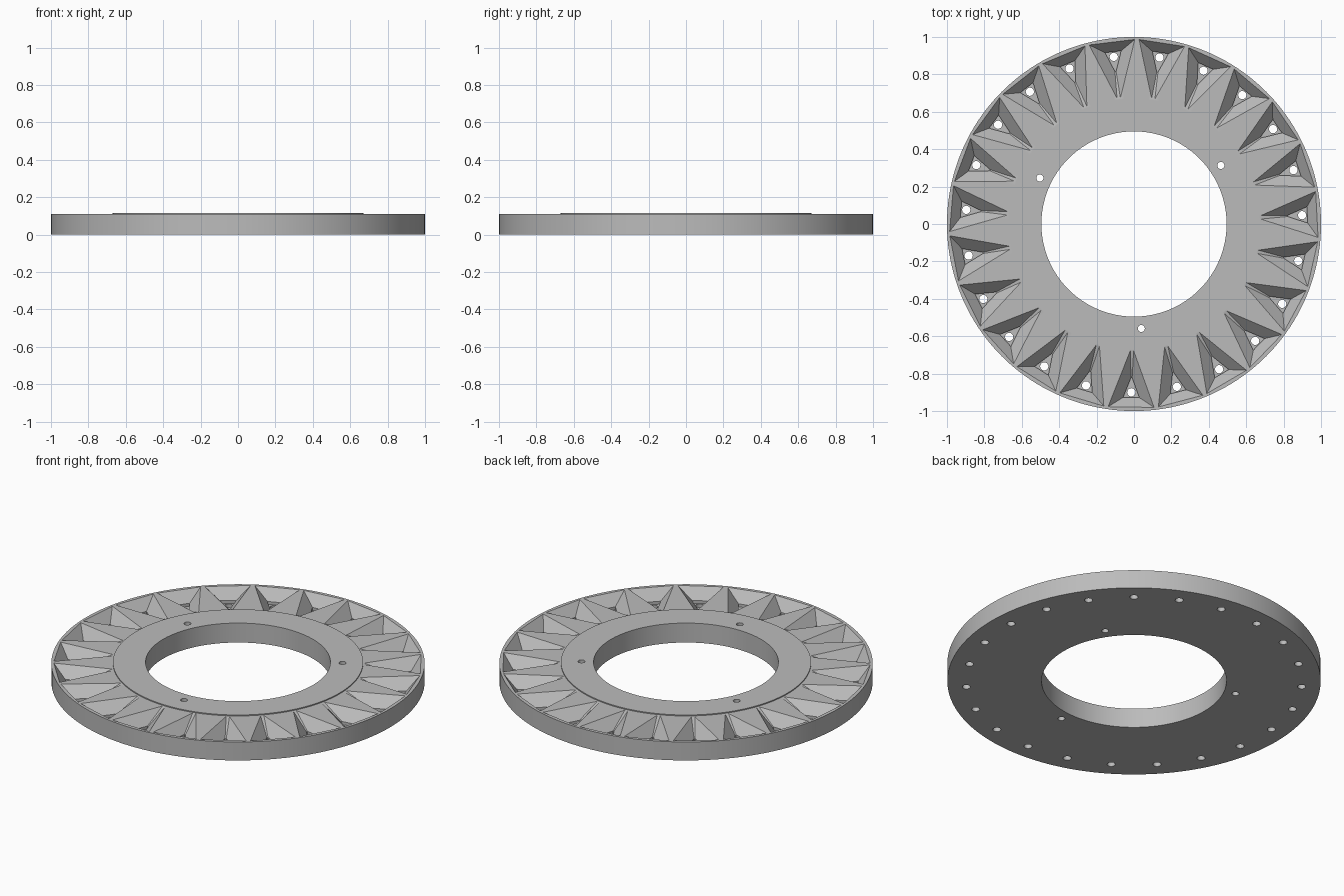
import bpy, bmesh, math
from mathutils import Matrix, Vector

if "Cube" in bpy.data.objects:
    bpy.data.objects.remove(bpy.data.objects["Cube"])

R_IN, R_STEP, R_OUT = 0.495, 0.67, 1.0
Z_RIM, Z_TOP = 0.109, 0.115
POCKETS, START = 23, 3.0

grey = bpy.data.materials.new("light grey")
grey.diffuse_color = (0.5, 0.5, 0.5, 1)
grey.use_nodes = True
grey.node_tree.nodes["Principled BSDF"].inputs["Base Color"].default_value = grey.diffuse_color


def finish(name, bm):
    bmesh.ops.recalc_face_normals(bm, faces=bm.faces)
    mesh = bpy.data.meshes.new(name)
    bm.to_mesh(mesh)
    bm.free()
    mesh.materials.append(grey)
    obj = bpy.data.objects.new(name, mesh)
    bpy.context.collection.objects.link(obj)
    return obj


def loft(bm, rings):
    """Skin a closed solid through rings of equal vertex count."""
    rows = [[bm.verts.new(p) for p in ring] for ring in rings]
    n = len(rows[0])
    for a, b in zip(rows, rows[1:]):
        for i in range(n):
            bm.faces.new((a[i], a[(i + 1) % n], b[(i + 1) % n], b[i]))
    bm.faces.new(rows[0])
    bm.faces.new(rows[-1])


def drill(bm, radius, dist, degrees):
    a = math.radians(degrees)
    at = Matrix.Translation((dist * math.cos(a), dist * math.sin(a), 0.06))
    bmesh.ops.create_cone(bm, cap_ends=True, segments=20, radius1=radius,
                          radius2=radius, depth=0.4, matrix=at)


# ring body: stepped profile turned around z
profile = [(R_IN, 0), (R_OUT, 0), (R_OUT, Z_RIM), (R_STEP, Z_RIM),
           (R_STEP, Z_TOP), (R_IN, Z_TOP)]
SEG = 160
bm = bmesh.new()
rows = []
for s in range(SEG):
    a = 2 * math.pi * s / SEG
    rows.append([bm.verts.new((r * math.cos(a), r * math.sin(a), z)) for r, z in profile])
for s in range(SEG):
    p, q = rows[s], rows[(s + 1) % SEG]
    for i in range(len(profile)):
        j = (i + 1) % len(profile)
        bm.faces.new((p[i], q[i], q[j], p[j]))
ring = finish("ring_body", bm)

# pockets: inverted faceted pyramids ending in a small straight-sided recess
outline = [(-0.222, -0.009), (-0.222, 0.009), (0.079, 0.123), (0.079, -0.123)]
levels = [(1, 0.2), (1, Z_RIM), (0.35, 0.047), (0.35, 0.03)]
bm = bmesh.new()
for k in range(POCKETS):
    turn = Matrix.Rotation(math.radians(START + 360 * k / POCKETS), 3, 'Z')
    loft(bm, [[turn @ Vector((0.9 + x * f, y * f, z)) for x, y in outline]
              for f, z in levels])
pockets = finish("pocket_cutter", bm)

# through holes: one per pocket and three for mounting
bm = bmesh.new()
for k in range(POCKETS):
    drill(bm, 0.022, 0.9, START + 360 * k / POCKETS)
for k in range(3):
    drill(bm, 0.019, 0.56, 34 + 120 * k)
holes = finish("hole_cutter", bm)

# cut the ring, then remove the cutters
bpy.context.view_layer.objects.active = ring
ring.select_set(True)
for cutter in (pockets, holes):
    cutter.hide_render = True
    mod = ring.modifiers.new(cutter.name, 'BOOLEAN')
    mod.operation, mod.solver, mod.object = 'DIFFERENCE', 'EXACT', cutter
    bpy.ops.object.modifier_apply(modifier=mod.name)
    bpy.data.objects.remove(cutter)

bpy.ops.object.shade_smooth_by_angle(angle=math.radians(25))
